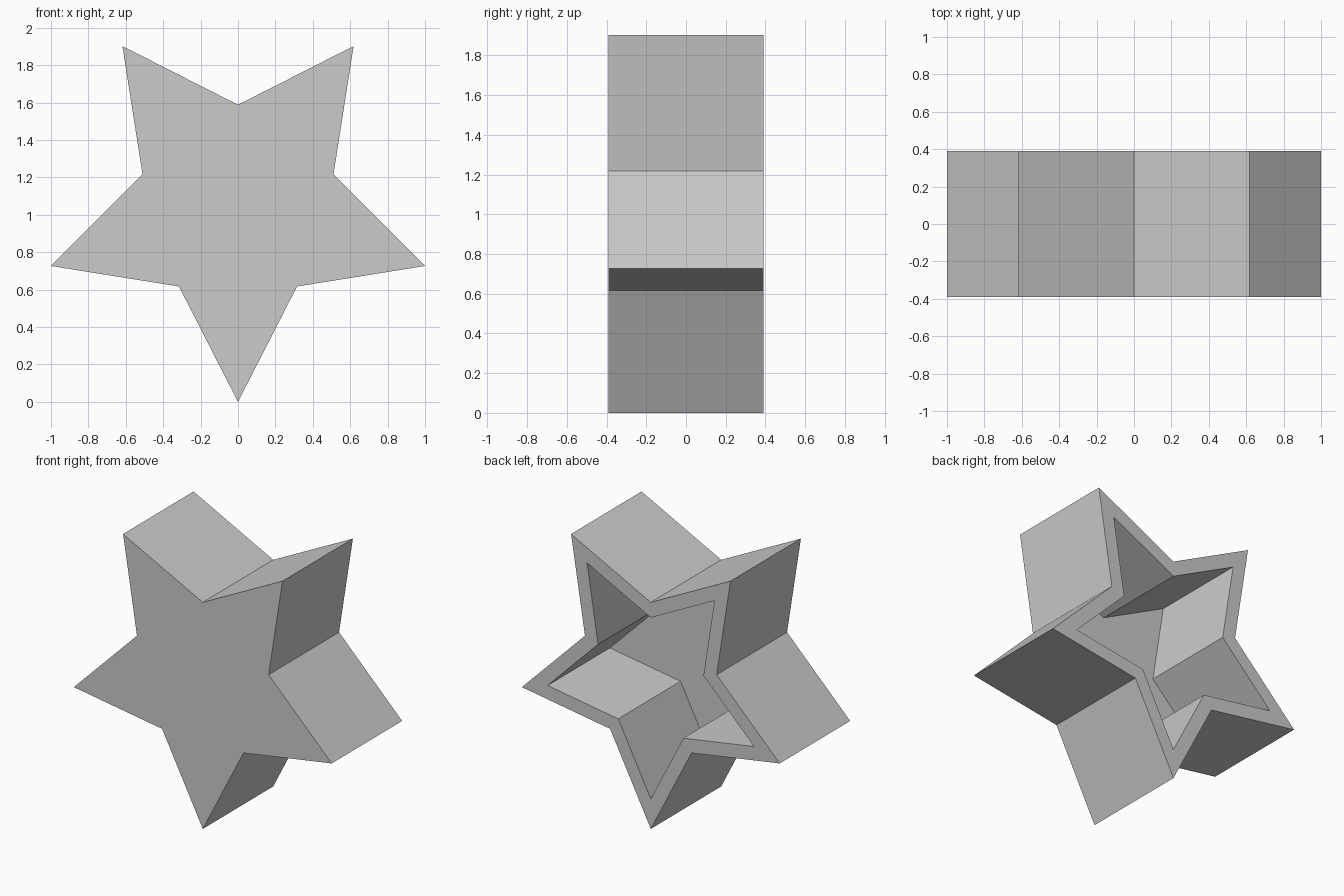
import bpy, bmesh
from math import sin, cos, pi

cube = bpy.data.objects.get("Cube")
if cube:
    bpy.data.objects.remove(cube, do_unlink=True)

TIP = 1 / sin(2 * pi / 5)   # centre to point, gives a total width of 2
NOTCH = 0.537               # centre to inner corner
HALF = 0.39                 # half the thickness
FLOOR = -0.30               # bottom of the hollow
RIM = 0.8                   # hollow outline relative to the outer one

# Plain grey
grey = bpy.data.materials.new("grey")
grey.use_nodes = True
colour = (0.6, 0.6, 0.6, 1)
grey.diffuse_color = colour
grey.node_tree.nodes["Principled BSDF"].inputs["Base Color"].default_value = colour

bm = bmesh.new()


def star_ring(scale, y):
    """Ten-cornered star outline with one point straight down."""
    ring = []
    for i in range(10):
        r = scale * (NOTCH if i % 2 else TIP)
        a = i * pi / 5
        ring.append(bm.verts.new((r * sin(a), y, TIP - r * cos(a))))
    return ring


# Front outline, back outline, rim of the hollow, floor of the hollow
rings = [star_ring(1, -HALF), star_ring(1, HALF),
         star_ring(RIM, HALF), star_ring(RIM, FLOOR)]
for a, b in zip(rings, rings[1:]):
    for i in range(10):
        j = (i + 1) % 10
        bm.faces.new((a[i], a[j], b[j], b[i]))

# Closed front and hollow floor
bm.faces.new(rings[0])
bm.faces.new(rings[-1])
bmesh.ops.recalc_face_normals(bm, faces=bm.faces)

mesh = bpy.data.meshes.new("hollow_star")
bm.to_mesh(mesh)
bm.free()
mesh.materials.append(grey)
star = bpy.data.objects.new("hollow_star", mesh)
bpy.context.collection.objects.link(star)
